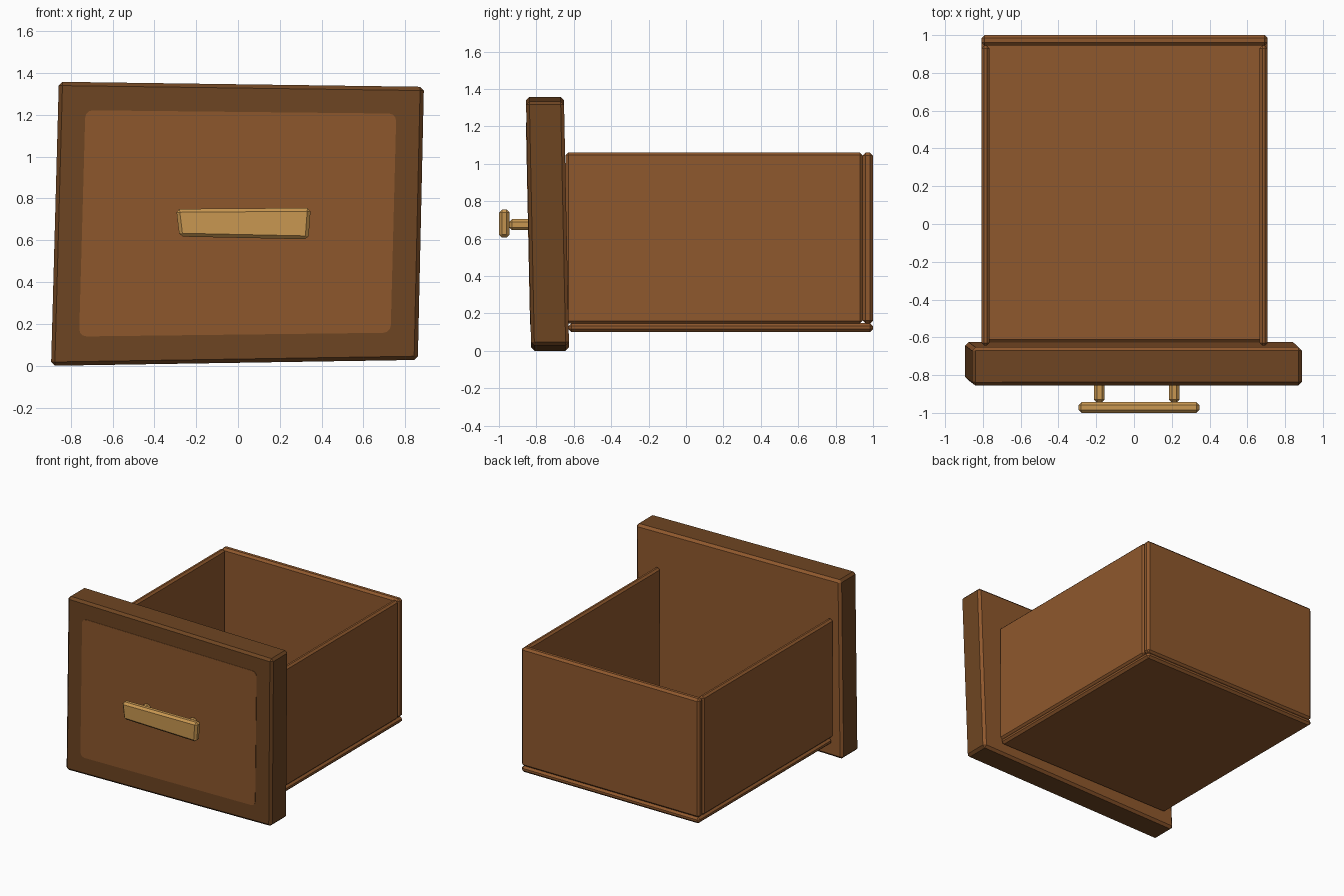
import bpy, bmesh

if "Cube" in bpy.data.objects:
    bpy.data.objects.remove(bpy.data.objects["Cube"])


def material(name, rgb):
    m = bpy.data.materials.new(name)
    m.diffuse_color = (*rgb, 1.0)
    m.use_nodes = True
    m.node_tree.nodes["Principled BSDF"].inputs["Base Color"].default_value = m.diffuse_color
    return m


WOOD = material("warm_wood", (0.275, 0.098, 0.026))
DARK = material("dark_wood", (0.158, 0.060, 0.016))
BRASS = material("brass", (0.58, 0.31, 0.082))


def block(name, outline, front, back, bevel, mats, depth_only=False, segments=1):
    """Six-sided block: an x/z outline of four corners, swept from front to back.
    front and back are (y at z=0, y change per unit of height)."""
    bm = bmesh.new()
    rings = [[bm.verts.new((x, y0 + k * z, z)) for x, z in outline]
             for y0, k in (front, back)]
    a, b = rings
    bm.faces.new(a)
    bm.faces.new(b[::-1])
    for i in range(4):
        j = (i + 1) % 4
        bm.faces.new((a[j], a[i], b[i], b[j]))
    edges = bm.edges[:]
    if depth_only:
        edges = [e for e in edges if abs(e.verts[0].co.y - e.verts[1].co.y) > 0.002
                 and abs(e.verts[0].co.z - e.verts[1].co.z) < 0.001]
    bmesh.ops.bevel(bm, geom=edges, offset=bevel, segments=segments,
                    profile=0.5, affect='EDGES')
    bmesh.ops.recalc_face_normals(bm, faces=bm.faces[:])
    if len(mats) > 1:  # second material on the faces turned to the back
        bm.normal_update()
        for f in bm.faces:
            f.material_index = 1 if f.normal.y > 0.5 else 0
    me = bpy.data.meshes.new(name)
    bm.to_mesh(me)
    bm.free()
    for m in mats:
        me.materials.append(m)
    ob = bpy.data.objects.new(name, me)
    bpy.context.collection.objects.link(ob)
    return ob


def rect(x0, x1, z0, z1):
    return [(x0, z0), (x1, z0), (x1, z1), (x0, z1)]


# Crooked, slightly leaning front board
lean = -0.0205
block("front_board", [(-0.894, 0.0), (0.860, 0.028), (0.889, 1.334), (-0.857, 1.358)],
      (-0.828, lean), (-0.625, lean), 0.018, [DARK, WOOD])

# Lighter field on the front board
block("front_field", [(-0.760, 0.140), (0.730, 0.158), (0.757, 1.206), (-0.730, 1.222)],
      (-0.831, lean), (-0.826, lean), 0.035, [WOOD], depth_only=True, segments=3)

# Drawer box: floor, back, sides
X0, X1 = -0.808, 0.708
block("drawer_floor", rect(X0, X1, 0.10, 0.148), (-0.628, 0), (1.0, 0), 0.016, [WOOD])
block("drawer_back", rect(X0, X1, 0.146, 1.06), (0.945, 0), (1.0, 0), 0.016, [WOOD])
for side, x in (("left", X0), ("right", X1 - 0.043)):
    block(side + "_side", rect(x, x + 0.043, 0.146, 1.06),
          (-0.643, 0), (0.944, 0), 0.014, [WOOD])

# Handle: bar on two posts
block("handle_bar", [(-0.280, 0.618), (0.337, 0.605), (0.348, 0.755), (-0.296, 0.750)],
      (-1.0, 0), (-0.943, 0), 0.016, [BRASS])
for side, x in (("left", -0.183), ("right", 0.213)):
    block(side + "_handle_post", rect(x - 0.028, x + 0.028, 0.645, 0.705),
          (-0.945, 0), (-0.82, 0), 0.015, [BRASS])
